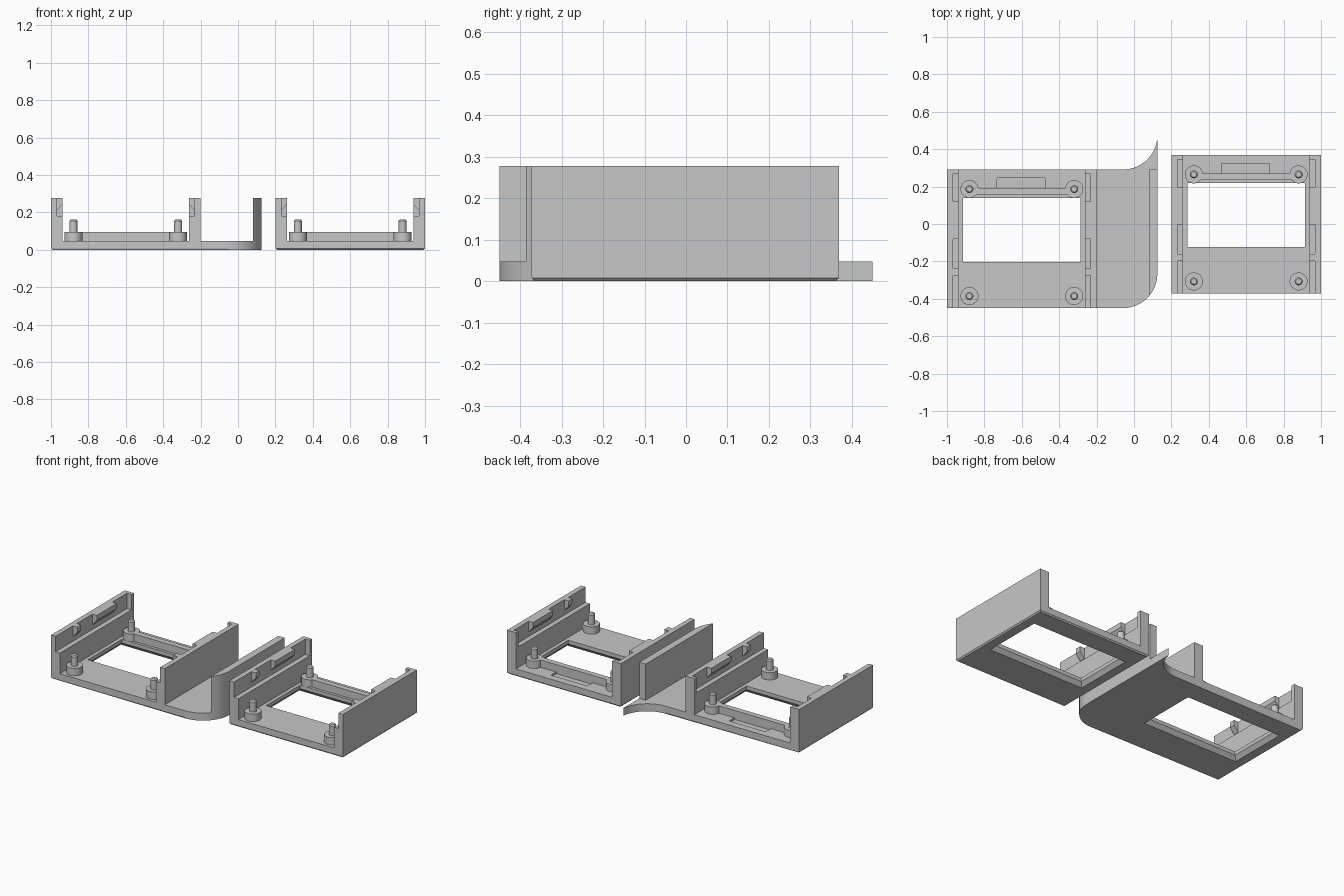
import bpy, bmesh, math

cube = bpy.data.objects.get("Cube")
if cube:
    bpy.data.objects.remove(cube, do_unlink=True)

grey = bpy.data.materials.new("plain grey")
grey.use_nodes = True
grey.diffuse_color = (0.57, 0.57, 0.57, 1)
grey.node_tree.nodes["Principled BSDF"].inputs["Base Color"].default_value = grey.diffuse_color

FLOOR, TOP, LEDGE = 0.048, 0.278, 0.18
THICK, THIN = 0.063, 0.032
WIDTH, DEPTH = 0.8, 0.741


def finish(name, bm):
    bmesh.ops.recalc_face_normals(bm, faces=bm.faces)
    mesh = bpy.data.meshes.new(name)
    bm.to_mesh(mesh)
    bm.free()
    mesh.materials.append(grey)
    ob = bpy.data.objects.new(name, mesh)
    bpy.context.collection.objects.link(ob)
    return ob


def prism(name, points, shift, chamfer=0):
    """Extrude a 3D outline along shift; optionally chamfer its long base edges."""
    bm = bmesh.new()
    base = bm.faces.new([bm.verts.new(p) for p in points])
    out = bmesh.ops.extrude_face_region(bm, geom=[base], use_keep_orig=True)
    moved = [v for v in out["geom"] if isinstance(v, bmesh.types.BMVert)]
    bmesh.ops.translate(bm, verts=moved, vec=shift)
    if chamfer:
        bmesh.ops.recalc_face_normals(bm, faces=bm.faces)
        long_edges = [e for e in base.edges if e.calc_length() > 0.73]
        bmesh.ops.bevel(bm, geom=long_edges, offset=chamfer,
                        segments=1, affect='EDGES')
    return finish(name, bm)


def slab(name, outline, z0, z1, chamfer=0):
    return prism(name, [(x, y, z0) for x, y in outline], (0, 0, z1 - z0), chamfer)


def rect(x0, x1, y0, y1):
    return [(x0, y0), (x1, y0), (x1, y1), (x0, y1)]


def smooth(*objects):
    bpy.ops.object.select_all(action='DESELECT')
    for ob in objects:
        ob.select_set(True)
        bpy.context.view_layer.objects.active = ob
    bpy.ops.object.shade_smooth_by_angle(angle=math.radians(25))


def lathe(name, x, y, profile, n=32):
    """Round part from (radius, height) rings, capped at both ends."""
    bm = bmesh.new()
    rings = [[bm.verts.new((x + r * math.cos(i * math.tau / n),
                            y + r * math.sin(i * math.tau / n), z)) for i in range(n)]
             for r, z in profile]
    for low, high in zip(rings, rings[1:]):
        for i in range(n):
            j = (i + 1) % n
            bm.faces.new((low[i], low[j], high[j], high[i]))
    bm.faces.new(rings[0])
    bm.faces.new(rings[-1])
    smooth(finish(name, bm))


def cut(ob, cutter):
    cutter.hide_render = True
    mod = ob.modifiers.new("cut", 'BOOLEAN')
    mod.operation, mod.solver, mod.object = 'DIFFERENCE', 'EXACT', cutter
    bpy.context.view_layer.objects.active = ob
    bpy.ops.object.modifier_apply(modifier=mod.name)
    bpy.data.objects.remove(cutter, do_unlink=True)


def tray(side, x0, y0, outline):
    # Floor with a window that flares out on the underside
    floor = slab(side + "_floor", outline, 0, FLOOR, 0.008)
    wx0, wx1, wy0, wy1 = x0 + 0.085, x0 + 0.715, y0 + 0.248, y0 + 0.59
    cut(floor, slab("window_cutter", rect(wx0, wx1, wy0, wy1), -0.1, 0.1))
    flare = slab("flare_cutter", rect(wx0, wx1, wy0, wy1), -0.01, 0.025)
    for v in flare.data.vertices:
        if v.co.z < 0:
            v.co.x += 0.03 if v.co.x > x0 + WIDTH / 2 else -0.03
            v.co.y += 0.03 if v.co.y > y0 + DEPTH / 2 else -0.03
    cut(floor, flare)
    # Shallow slot behind the rail
    cut(floor, slab("slot_cutter", rect(x0 + 0.268, x0 + 0.525, y0 + 0.64, y0 + 0.695),
                    FLOOR - 0.012, 0.1))
    smooth(floor)

    # Stepped side walls with snap tabs along the rim and a full-height end stop
    for hand, edge, s in (("right", x0, 1), ("left", x0 + WIDTH, -1)):
        profile = [(0, FLOOR), (THICK, FLOOR), (THICK, LEDGE), (THIN, LEDGE),
                   (THIN, TOP), (0, TOP)]
        prism(f"{side}_{hand}_wall", [(edge + s * a, y0, z) for a, z in profile],
              (0, DEPTH, 0))
        hook = [(THIN, TOP), (THICK, TOP), (THICK, 0.245), (THIN, 0.21)]
        stop = [(THIN, TOP), (THICK, TOP), (THICK, LEDGE), (THIN, LEDGE)]
        for part, shape, a, b in (("front_tab", hook, 0.175, 0.212),
                                  ("middle_tab", hook, 0.37, 0.57),
                                  ("end_stop", stop, 0.718, DEPTH)):
            prism(f"{side}_{hand}_{part}",
                  [(edge + s * u, y0 + a, z) for u, z in shape], (0, b - a, 0))

    # Mounting bosses with pins
    for i in range(4):
        x = x0 + (0.12, 0.68)[i % 2]
        y = y0 + (0.065, 0.637)[i // 2]
        lathe(f"{side}_boss_{i}", x, y, [(0.048, FLOOR), (0.048, 0.095)])
        lathe(f"{side}_pin_{i}", x, y, [(0.021, 0.095), (0.021, 0.155), (0.015, 0.162)])

    # Rail behind the window
    slab(side + "_rail", rect(x0 + 0.08, x0 + 0.72, y0 + 0.607, y0 + 0.643), FLOOR, 0.095)


# Plain rectangular tray
tray("left_tray", 0.2, -0.372, rect(0.2, 1.0, -0.372, -0.372 + DEPTH))

# Other tray: floor carries on into a rounded, swept extension
R, CX, FRONT, EDGE = 0.185, -0.06, -0.45, 0.125
BACK = FRONT + DEPTH


def arc(cy, a0, a1, n=16):
    return [(CX + R * math.cos(math.radians(a0 + (a1 - a0) * i / n)),
             cy + R * math.sin(math.radians(a0 + (a1 - a0) * i / n))) for i in range(n + 1)]


corner = arc(FRONT + R, -90, 0)
sweep = arc(BACK + R, -10, -90)
tray("right_tray", -1.0, FRONT,
     [(-1.0, FRONT)] + corner + [(EDGE, 0.45)] + sweep + [(-1.0, BACK)])

# Upright end wall following the rounded corner
inner = 0.08
start = (inner, FRONT + R - math.sqrt(R * R - (inner - CX) ** 2))
smooth(slab("end_wall", [start] + [p for p in corner if p[0] > inner + 0.002]
            + [(EDGE, BACK), (inner, BACK)], FLOOR, TOP))
